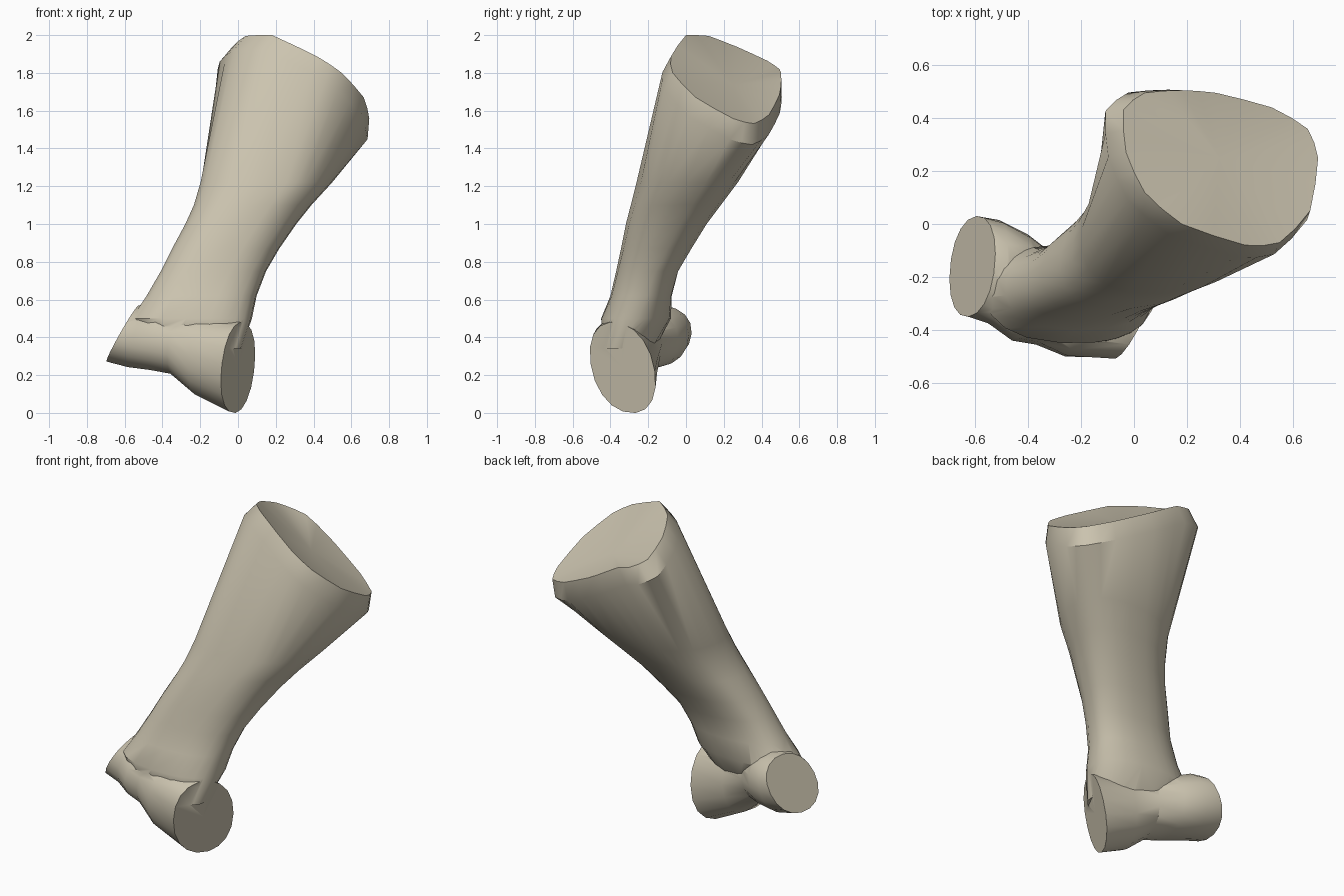
import bpy, bmesh, math
from mathutils import Vector

if "Cube" in bpy.data.objects:
    bpy.data.objects.remove(bpy.data.objects["Cube"])

bone_mat = bpy.data.materials.new("aged_bone")
bone_mat.diffuse_color = (0.60, 0.55, 0.43, 1)
bone_mat.use_nodes = True
bone_mat.node_tree.nodes["Principled BSDF"].inputs["Base Color"].default_value = bone_mat.diffuse_color


def soft(v, p=0.87):
    return math.copysign(abs(v) ** p, v)


def densify(pts):
    """Insert a slightly rounded midpoint between neighbours of a closed outline."""
    out, n = [], len(pts)
    for i in range(n):
        a, b, c, d = (Vector(pts[(i + k) % n]) for k in (-1, 0, 1, 2))
        out += [b, ((b + c) * 17 - a - d) / 32]
    return out


def loft(name, rings, dip=(0, 0, 0)):
    """Skin a stack of equal-length rings; dip sinks the middle of the last cap."""
    bm = bmesh.new()
    rows = [[bm.verts.new(p) for p in ring] for ring in rings]
    n = len(rows[0])
    for a, b in zip(rows, rows[1:]):
        for i in range(n):
            j = (i + 1) % n
            bm.faces.new((a[i], a[j], b[j], b[i]))
    for row, off in ((rows[0], (0, 0, 0)), (rows[-1], dip)):
        mid = sum((v.co for v in row), Vector()) / n + Vector(off)
        c = bm.verts.new(mid)
        for i in range(n):
            bm.faces.new((row[i], row[(i + 1) % n], c))
    bmesh.ops.recalc_face_normals(bm, faces=bm.faces)
    me = bpy.data.meshes.new(name)
    bm.to_mesh(me)
    bm.free()
    me.materials.append(bone_mat)
    ob = bpy.data.objects.new(name, me)
    bpy.context.collection.objects.link(ob)
    return ob


# Tilted upper joint face: outline in plan, height from a bent plane
outline = densify([(0.695, 0.25), (0.655, 0.36), (0.52, 0.44), (0.31, 0.495), (0.18, 0.505),
                   (0.04, 0.495), (-0.04, 0.43), (-0.03, 0.27), (0.04, 0.12), (0.18, 0.0),
                   (0.42, -0.08), (0.55, -0.07), (0.665, 0.05)])
face = [Vector((x, y, min(2.0, 2.0 - 0.63 * (x - 0.18) - 0.47 * y
                          - 0.45 * max(0, 0.12 - x)))) for x, y in outline]
mid = Vector((0.31, 0.23, 1.80))
rim = [mid + (p - mid) * 1.08 + Vector((-0.04, -0.02, -0.09)) for p in face]
angles = [math.atan2((y - 0.22) / 0.30, (x - 0.32) / 0.38) for x, y in outline]

# Shaft sections: height, x range, y range, skew
sections = [(0.34, -0.50, 0.02, -0.45, -0.16, -0.3),
            (0.50, -0.565, 0.075, -0.45, -0.08, -0.05),
            (0.62, -0.485, 0.10, -0.40, -0.075, 0.05),
            (0.75, -0.41, 0.15, -0.37, -0.04, 0.12),
            (0.87, -0.35, 0.22, -0.345, 0.03, 0.17),
            (1.00, -0.28, 0.31, -0.32, 0.11, 0.2),
            (1.10, -0.235, 0.39, -0.295, 0.185, 0.22),
            (1.22, -0.20, 0.50, -0.265, 0.275, 0.22)]
rings = []
for z, x0, x1, y0, y1, skew in sections:
    rings.append([Vector(((x0 + x1) / 2 + (x1 - x0) / 2 * soft(math.cos(t)),
                          (y0 + y1) / 2 + (y1 - y0) / 2 * soft(math.sin(t + skew)), z))
                  for t in angles])
bone = loft("bone_shaft", rings + [rim, face], dip=(0, 0, -0.04))

# Grooved lower joint: centre, front-to-back half axis, upright half axis
spool = [((-0.61, -0.16, 0.42), (0.015, 0.19, 0.0), (0.085, 0.01, 0.15)),
         ((-0.53, -0.18, 0.41), (0.02, 0.195, 0.0), (0.05, 0.0, 0.17)),
         ((-0.43, -0.24, 0.39), (0.03, 0.20, 0.0), (0.03, 0.0, 0.165)),
         ((-0.33, -0.29, 0.37), (0.04, 0.165, 0.0), (0.02, 0.0, 0.165)),
         ((-0.20, -0.325, 0.30), (0.06, 0.175, -0.01), (0.02, -0.02, 0.205)),
         ((0.0, -0.335, 0.24), (0.085, 0.17, -0.02), (0.03, -0.035, 0.24))]
N = 18
joint_rings = []
for c, u, v in spool:
    c, u, v = Vector(c), Vector(u), Vector(v)
    joint_rings.append([c + u * soft(math.cos(2 * math.pi * i / N), 0.93)
                        + v * soft(math.sin(2 * math.pi * i / N), 0.93) for i in range(N)])
joint = loft("lower_joint", joint_rings)

# Fuse the joint with the shaft
mod = bone.modifiers.new("fuse", 'BOOLEAN')
mod.operation = 'UNION'
mod.solver = 'EXACT'
mod.object = joint
bpy.context.view_layer.objects.active = bone
bone.select_set(True)
bpy.ops.object.modifier_apply(modifier="fuse")
bpy.data.objects.remove(joint)
bpy.ops.object.shade_smooth_by_angle(angle=math.radians(35))
bone.name = "bone"
